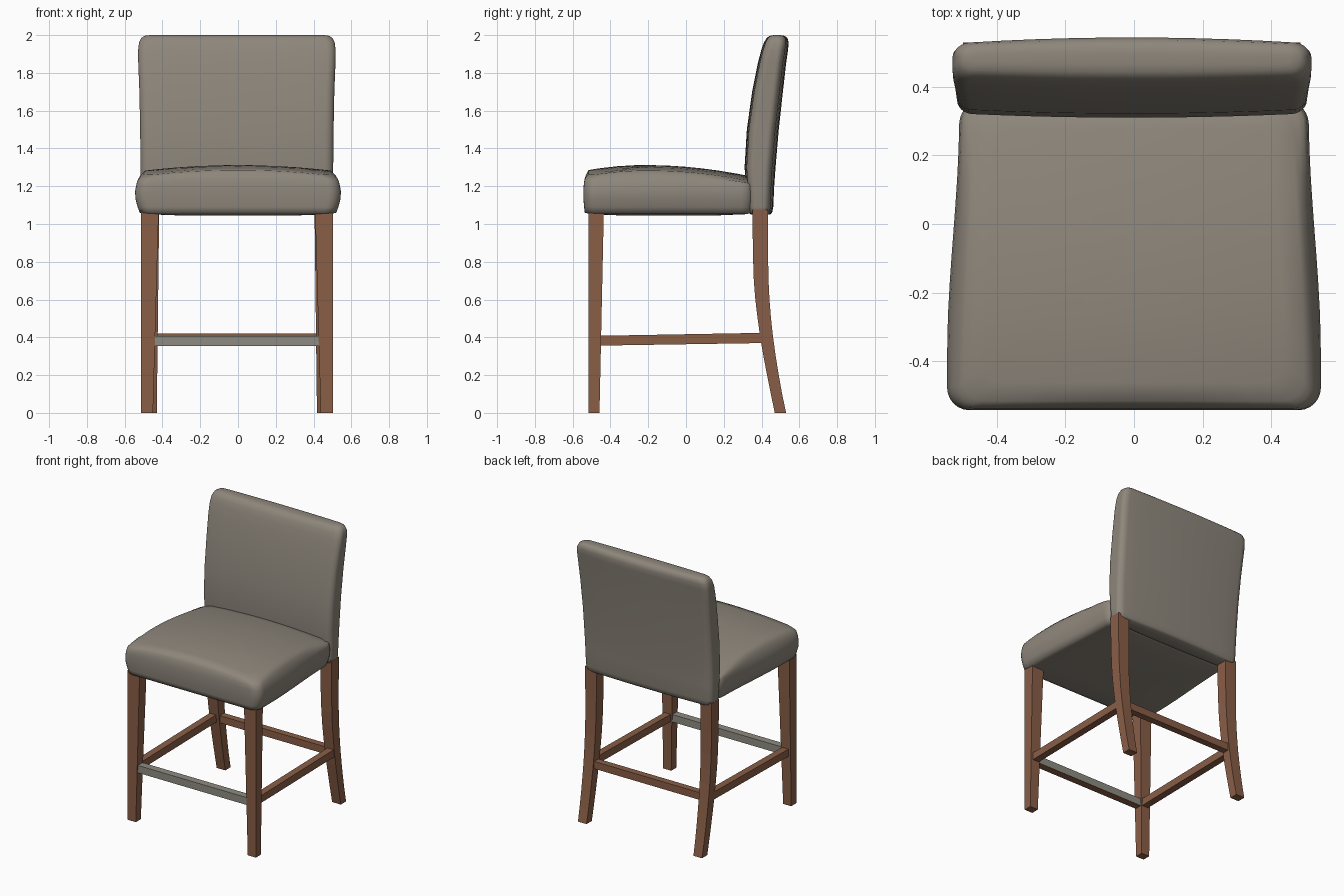
import bpy, bmesh, math

if "Cube" in bpy.data.objects:
    bpy.data.objects.remove(bpy.data.objects["Cube"])

def material(name, rgb):
    m = bpy.data.materials.new(name)
    m.diffuse_color = (*rgb, 1)
    m.use_nodes = True
    m.node_tree.nodes["Principled BSDF"].inputs["Base Color"].default_value = m.diffuse_color
    return m

FABRIC = material("grey fabric", (0.27, 0.24, 0.20))
WOOD = material("brown wood", (0.25, 0.112, 0.062))
METAL = material("grey footrest plate", (0.27, 0.26, 0.22))
OFF = -0.006  # the frame sits slightly left of centre

def loft(name, rings, mat, smooth=False, mirror=False, x=0.0):
    """Skin a stack of equal-length rings and cap both ends."""
    bm = bmesh.new()
    loops = [[bm.verts.new(p) for p in r] for r in rings]
    for a, b in zip(loops, loops[1:]):
        n = len(a)
        for i in range(n):
            j = (i + 1) % n
            bm.faces.new((a[i], a[j], b[j], b[i]))
    bm.faces.new(loops[0][::-1])
    bm.faces.new(loops[-1])
    bmesh.ops.recalc_face_normals(bm, faces=bm.faces)
    me = bpy.data.meshes.new(name)
    bm.to_mesh(me)
    bm.free()
    ob = bpy.data.objects.new(name, me)
    bpy.context.collection.objects.link(ob)
    me.materials.append(mat)
    ob.location.x = x
    if smooth:
        for p in me.polygons:
            p.use_smooth = True
    if mirror:
        ob.modifiers.new("mirror", 'MIRROR')
    return ob

def rounded(hx, hy, r, arc=6, edge=10):
    """Rounded rectangle outline with subdivided straight edges."""
    r = min(r, hx * 0.95, hy * 0.95)
    corners = []
    for k, (sx, sy) in enumerate(((1, 1), (-1, 1), (-1, -1), (1, -1))):
        corners.append([(sx * (hx - r) + r * math.cos(math.pi / 2 * (k + i / arc)),
                         sy * (hy - r) + r * math.sin(math.pi / 2 * (k + i / arc)))
                        for i in range(arc + 1)])
    pts = []
    for k in range(4):
        pts += corners[k]
        a, b = corners[k][-1], corners[(k + 1) % 4][0]
        pts += [(a[0] + (b[0] - a[0]) * t / edge, a[1] + (b[1] - a[1]) * t / edge)
                for t in range(1, edge)]
    return pts

def rect(x0, x1, y0, y1, z):
    return [(x0, y0, z), (x1, y0, z), (x1, y1, z), (x0, y1, z)]

# Seat cushion: domed top, tapering toward the back
def dome(x, y):
    d = y + 0.22
    return 1.312 - (0.19 * d * d if d > 0 else 0.30 * d * d) - 0.03 * (x / 0.5) ** 2

def seat_ring(sx, sy, z):
    out = []
    for x, y in rounded(0.545 * sx, 0.45 * sy, 0.065 * min(sx, sy)):
        y -= 0.093
        t = min(1, max(0, (y + 0.38) / 0.7))
        x *= 1 - 0.065 * t * t * (3 - 2 * t)
        h = dome(x, y)
        out.append((x, y, h if z is None else min(z, h - 0.01)))
    return out

seat = [(0.05, 0.05, 1.044), (0.6, 0.6, 1.046), (0.9, 0.92, 1.052), (0.955, 0.985, 1.06),
        (0.975, 0.992, 1.09), (0.995, 1, 1.13), (1, 1, 1.17), (0.99, 0.997, 1.205),
        (0.972, 0.988, 1.235), (0.945, 0.97, 1.26), (0.91, 0.94, None), (0.8, 0.82, None),
        (0.6, 0.6, None), (0.4, 0.4, None), (0.2, 0.2, None), (0.03, 0.03, None)]
loft("seat", [seat_ring(*s) for s in seat], FABRIC, smooth=True)

# Backrest: leaning padded slab (z, front y, rear y, half width)
back = [(1.05, 0.385, 0.405, 0.05), (1.05, 0.345, 0.445, 0.48), (1.06, 0.328, 0.456, 0.50),
        (1.09, 0.324, 0.462, 0.505), (1.2, 0.318, 0.467, 0.508), (1.3, 0.310, 0.474, 0.510),
        (1.5, 0.322, 0.491, 0.512), (1.7, 0.350, 0.513, 0.516), (1.85, 0.380, 0.530, 0.522),
        (1.92, 0.398, 0.540, 0.523), (1.96, 0.412, 0.544, 0.518), (1.985, 0.427, 0.537, 0.506),
        (1.996, 0.443, 0.522, 0.49), (2.0, 0.465, 0.500, 0.46), (2.0, 0.48, 0.485, 0.05)]

def back_ring(z, y0, y1, hx):
    c, hy = (y0 + y1) / 2, (y1 - y0) / 2
    out = []
    for x, y in rounded(hx, hy, 0.045):
        bulge = (x / 0.52) ** 2 * y / 0.075
        out.append((x, c + y - bulge * (0.02 if y > 0 else 0.012), z))
    return out

loft("backrest", [back_ring(*b) for b in back], FABRIC, smooth=True, x=OFF)

# Front legs: straight, tapering to the floor
loft("front_legs", [rect(0.444, 0.508, -0.515, -0.458, 0),
                    rect(0.414, 0.508, -0.515, -0.435, 1.075)], WOOD, mirror=True, x=OFF)

# Rear legs: swept backward (z, front y, rear y)
sweep = [(0, 0.470, 0.530), (0.1, 0.449, 0.509), (0.2, 0.429, 0.491), (0.3, 0.410, 0.475),
         (0.4, 0.393, 0.461), (0.5, 0.379, 0.450), (0.6, 0.367, 0.442), (0.7, 0.359, 0.437),
         (0.85, 0.354, 0.434), (1.075, 0.352, 0.435)]
loft("rear_legs", [rect(0.424 - 0.012 * z, 0.492 + 0.010 * z, a, b, z) for z, a, b in sweep],
     WOOD, mirror=True, x=OFF)

# Side stretchers between front and rear legs
def upright(x0, x1, y, z0, z1):
    return [(x0, y, z0), (x1, y, z0), (x1, y, z1), (x0, y, z1)]

loft("side_stretchers", [upright(0.442, 0.492, -0.47, 0.356, 0.408),
                         upright(0.442, 0.492, 0.42, 0.370, 0.424)], WOOD, mirror=True, x=OFF)

# Rear stretcher
loft("rear_stretcher", [rect(-0.44, 0.44, 0.402, 0.450, 0.368),
                        rect(-0.44, 0.44, 0.402, 0.450, 0.420)], WOOD, x=OFF)

# Front footrest: plated on top and sides, bare wood underneath
bar = loft("front_footrest", [rect(-0.44, 0.44, -0.508, -0.455, 0.354),
                              rect(-0.44, 0.44, -0.508, -0.455, 0.407)], METAL, x=OFF)
bar.data.materials.append(WOOD)
for p in bar.data.polygons:
    if p.normal.z < -0.5:
        p.material_index = 1
